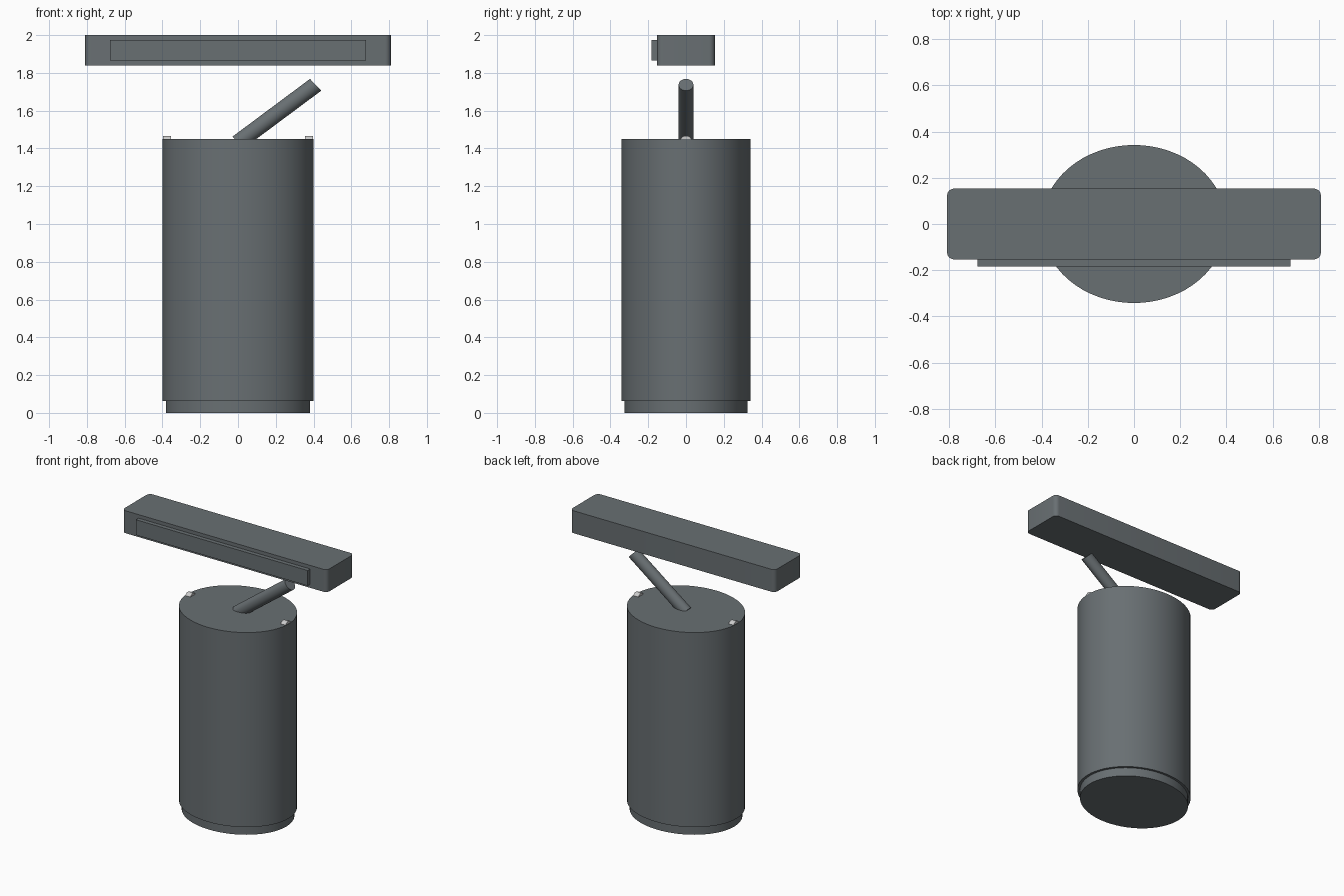
import bpy, bmesh, math
from mathutils import Matrix, Vector

if "Cube" in bpy.data.objects:
    bpy.data.objects.remove(bpy.data.objects["Cube"])


def material(name, color):
    m = bpy.data.materials.new(name)
    m.diffuse_color = color
    m.use_nodes = True
    m.node_tree.nodes["Principled BSDF"].inputs["Base Color"].default_value = m.diffuse_color
    return m


DARK = material("dark_slate", (0.14, 0.16, 0.17, 1))
LIGHT = material("light_metal", (0.8, 0.8, 0.8, 1))


def finish(name, bm, mat):
    bmesh.ops.recalc_face_normals(bm, faces=bm.faces)
    mesh = bpy.data.meshes.new(name)
    bm.to_mesh(mesh)
    bm.free()
    mesh.materials.append(mat)
    ob = bpy.data.objects.new(name, mesh)
    bpy.context.collection.objects.link(ob)
    bpy.ops.object.select_all(action='DESELECT')
    ob.select_set(True)
    bpy.context.view_layer.objects.active = ob
    bpy.ops.object.shade_smooth_by_angle(angle=math.radians(30))
    return ob


def rod(name, start, end, u, v, mat, sides=32):
    """Capped cylinder between two points; u and v are the cross-section half axes."""
    start, end, u, v = map(Vector, (start, end, u, v))
    axis = end - start
    frame = Matrix((u, v, axis)).transposed().to_4x4()
    frame.translation = (start + end) / 2
    bm = bmesh.new()
    bmesh.ops.create_cone(bm, cap_ends=True, segments=sides, radius1=1, radius2=1,
                          depth=1, matrix=frame)
    return finish(name, bm, mat)


def box(name, lo, hi, mat, corner=0):
    """Box between two corners, with optional rounded vertical edges."""
    lo, hi = Vector(lo), Vector(hi)
    bm = bmesh.new()
    bmesh.ops.create_cube(bm, size=1, matrix=Matrix.Translation((lo + hi) / 2)
                          @ Matrix.Diagonal((*(hi - lo), 1)))
    if corner:
        upright = [e for e in bm.edges
                   if abs(e.verts[0].co.z - e.verts[1].co.z) > 1e-4]
        bmesh.ops.bevel(bm, geom=upright, offset=corner, segments=6,
                        profile=0.5, affect='EDGES')
    return finish(name, bm, mat)


# Oval body standing on a slightly smaller foot
rod("foot", (0, 0, 0), (0, 0, 0.065), (0.382, 0, 0), (0, 0.326, 0), DARK, 64)
rod("body", (0, 0, 0.062), (0, 0, 1.45), (0.40, 0, 0), (0, 0.342, 0), DARK, 64)

# Slanted lever rising from the lid
rod("lever", (0, 0, 1.431), (0.411, 0, 1.737), (0.03, 0, -0.031), (0, 0.039, 0), DARK)

# Small pins half sunk into the lid on both sides
for side, label in ((-1, "left"), (1, "right")):
    rod(f"{label}_pin", (side * 0.356, 0, 1.435), (side * 0.396, 0, 1.435),
        (0, 0.032, 0), (0, 0, 0.032), LIGHT)

# Floating top bar with a raised front panel
box("top_bar", (-0.809, -0.153, 1.84), (0.809, 0.153, 2.0), DARK, 0.03)
box("front_panel", (-0.677, -0.183, 1.866), (0.677, -0.145, 1.975), DARK)
